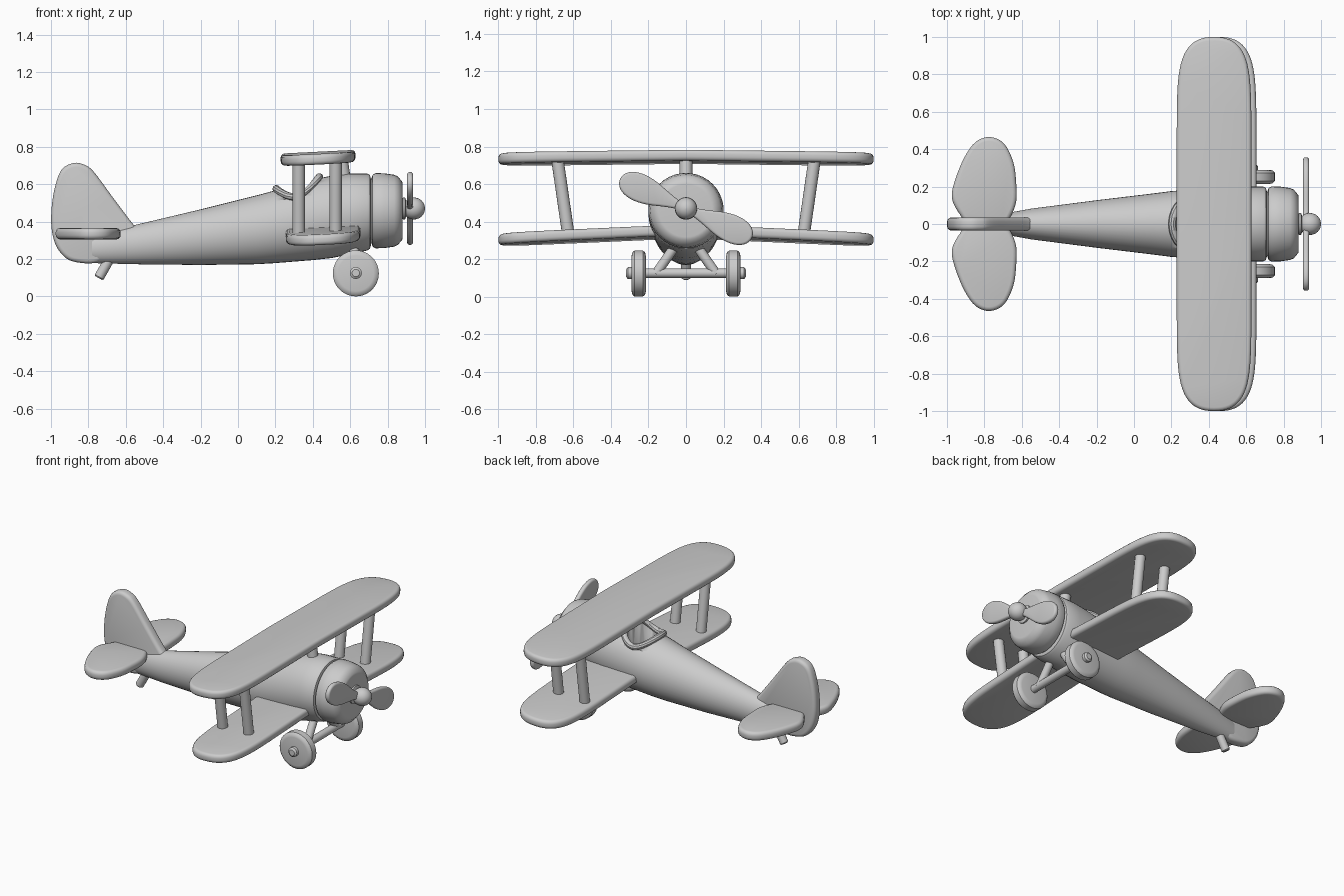
import bpy, bmesh
from math import sin, cos, pi, radians, sqrt
from mathutils import Vector, Matrix

if "Cube" in bpy.data.objects:
    bpy.data.objects.remove(bpy.data.objects["Cube"])


def finish(name, bm):
    bmesh.ops.recalc_face_normals(bm, faces=bm.faces[:])
    me = bpy.data.meshes.new(name)
    bm.to_mesh(me)
    bm.free()
    ob = bpy.data.objects.new(name, me)
    bpy.context.collection.objects.link(ob)
    return ob


def loft(name, rings, closed=False):
    bm = bmesh.new()
    rows = [[bm.verts.new(p) for p in r] for r in rings]
    n = len(rows[0])
    pairs = list(zip(rows, rows[1:])) + ([(rows[-1], rows[0])] if closed else [])
    for a, b in pairs:
        for i in range(n):
            j = (i + 1) % n
            bm.faces.new((a[i], a[j], b[j], b[i]))
    if not closed:
        bm.faces.new(rows[0])
        bm.faces.new(rows[-1])
    return finish(name, bm)


def lathe(name, origin, axis, profile, n=32):
    """Profile of (distance along axis, radius) turned about the axis."""
    rot = Vector(axis).to_track_quat('Z', 'Y')
    o = Vector(origin)
    return loft(name, [[o + rot @ Vector((r * cos(2 * pi * i / n), r * sin(2 * pi * i / n), d))
                        for i in range(n)] for d, r in profile])


def rod(name, a, b, r, n=16):
    d = Vector(b) - Vector(a)
    L = d.length
    return lathe(name, a, d, [(0, r * .75), (r * .25, r), (L - r * .25, r), (L, r * .75)], n)


def smooth(pts, k=4):
    """Closed Catmull-Rom curve through the points."""
    p = [Vector(q) for q in pts]
    n, out = len(p), []
    for i in range(n):
        a, b, c, d = p[i - 1], p[i], p[(i + 1) % n], p[(i + 2) % n]
        for s in range(k):
            t = s / k
            out.append(.5 * (2 * b + (c - a) * t + (2 * a - 5 * b + 4 * c - d) * t * t
                             + (3 * b - a - 3 * c + d) * t ** 3))
    return out


def plate(name, outline, thick, bevel, mat):
    """Rounded slab from a 2D outline, placed by a matrix."""
    bm = bmesh.new()
    lo = [bm.verts.new((p[0], p[1], -thick / 2)) for p in outline]
    hi = [bm.verts.new((p[0], p[1], thick / 2)) for p in outline]
    caps = [bm.faces.new(lo), bm.faces.new(hi)]
    n = len(lo)
    for i in range(n):
        j = (i + 1) % n
        bm.faces.new((lo[i], lo[j], hi[j], hi[i]))
    bmesh.ops.recalc_face_normals(bm, faces=bm.faces[:])
    bmesh.ops.bevel(bm, geom=list({e for f in caps for e in f.edges}), offset=bevel,
                    segments=3, profile=.5, affect='EDGES')
    bm.transform(mat)
    return finish(name, bm)


# fuselage: x, bottom, top, half width
STATIONS = [(-.78, .178, .335, .04), (-.55, .172, .382, .082), (-.2, .168, .465, .127),
            (.1, .172, .54, .163), (.2, .178, .567, .176), (.4, .194, .625, .19),
            (.5, .205, .645, .196), (.6, .225, .657, .2), (.69, .245, .657, .2),
            (.705, .255, .65, .193), (.71, .27, .63, .175)]


def section(x):
    for a, b in zip(STATIONS, STATIONS[1:]):
        if x <= b[0]:
            t = (x - a[0]) / (b[0] - a[0])
            z0, z1, w = (a[i] + t * (b[i] - a[i]) for i in (1, 2, 3))
            return (z0 + z1) / 2, (z1 - z0) / 2, w


rings = []
for s in STATIONS:
    zc, h = (s[1] + s[2]) / 2, (s[2] - s[1]) / 2
    rings.append([(s[0], s[3] * cos(2 * pi * i / 40), zc + h * sin(2 * pi * i / 40)) for i in range(40)])
fuselage = loft("fuselage", rings)

# cockpit opening and padded rim
CX, RX, RY = .32, .115, .14
cutter = loft("cockpit_cutter", [[(CX + RX * cos(2 * pi * i / 40), RY * sin(2 * pi * i / 40), z)
                                  for i in range(40)] for z in (.38, .9)])
cutter.hide_render = True
cutter.display_type = 'WIRE'
cut = fuselage.modifiers.new("cockpit", 'BOOLEAN')
cut.operation = 'DIFFERENCE'
cut.object = cutter
rim = []
for i in range(48):
    a = 2 * pi * i / 48
    x, y = CX + RX * cos(a), RY * sin(a)
    zc, h, w = section(x)
    c = Vector((x, y, zc + h * sqrt(1 - (y / w) ** 2) + .006))
    out = Vector((cos(a), sin(a), 0))
    rim.append([c + .021 * (cos(b) * out + Vector((0, 0, sin(b)))) for b in (2 * pi * k / 10 for k in range(10))])
loft("cockpit_rim", rim, closed=True)

# engine cowl, shaft and spinner
lathe("cowl", (.7, 0, .458), (1, 0, 0), [(0, .17), (.012, .17), (.02, .192), (.035, .201), (.08, .2),
                                         (.135, .192), (.155, .183), (.178, .155), (.18, .14)], 40)
rod("propeller_shaft", (.86, 0, .47), (.93, 0, .47), .035)
lathe("propeller_hub", (.875, 0, .47), (1, 0, 0), [(0, .05), (.008, .06), (.018, .06), (.024, .04)])
lathe("spinner", (.94, 0, .47), (1, 0, 0),
      [(-.06 * cos(pi * i / 12), max(.001, .059 * sin(pi * i / 12))) for i in range(13)], 24)

# propeller
half = [(.06, .026), (.12, .042), (.2, .066), (.27, .075), (.33, .066), (.37, .04)]
blade = [(.385, 0)] + [(r, w) for r, w in reversed(half)] + [(0, .02)]
blade += [(-r, w) for r, w in half] + [(-.385, 0)] + [(-r, -w) for r, w in reversed(half)]
blade += [(0, -.02)] + [(r, -w) for r, w in half]
a = radians(-24)
plate("propeller", smooth(blade, 3), .032, .013,
      Matrix(((0, 0, 1, .92), (cos(a), -sin(a), 0, 0), (sin(a), cos(a), 0, .47), (0, 0, 0, 1))))


# wings
def wing(name, x0, z0, drop, slope=.05):
    pts = []
    for i in range(72):
        t = 2 * pi * i / 72
        c, s = round(cos(t), 9), round(sin(t), 9)
        pts.append((.2 * (1 if c >= 0 else -1) * abs(c) ** (2 / 2.4),
                    (1 if s >= 0 else -1) * abs(s) ** (2 / 9)))
    ob = plate(name, pts, .057, .02, Matrix())
    bm = bmesh.new()
    bm.from_mesh(ob.data)
    bmesh.ops.bisect_plane(bm, geom=bm.verts[:] + bm.edges[:] + bm.faces[:], dist=1e-5,
                           plane_co=(0, 0, 0), plane_no=(0, 1, 0))
    for v in bm.verts:
        v.co.z += z0 + slope * v.co.x - drop * abs(v.co.y)
        v.co.x += x0
    bm.to_mesh(ob.data)
    bm.free()


wing("upper_wing", .428, .745, .012)
wing("lower_wing", .455, .348, .045)
rod("center_strut", (.57, 0, .62), (.55, 0, .75), .034)

# tail
plate("fin", smooth([(-.5, .32), (-.56, .385), (-.67, .53), (-.77, .665), (-.82, .703), (-.88, .713),
                     (-.945, .675), (-.982, .57), (-.998, .45), (-.995, .35), (-.97, .265), (-.92, .205),
                     (-.86, .182), (-.77, .178), (-.7, .21), (-.62, .28)]), .07, .022,
      Matrix.Rotation(pi / 2, 4, 'X') @ Matrix.Identity(4))
side = [(-.93, .05), (-.974, .14), (-.955, .24), (-.905, .36), (-.845, .44), (-.77, .465),
        (-.695, .43), (-.645, .33), (-.63, .22), (-.63, .12), (-.66, .04), (-.7, .01), (-.88, .01)]
for name, s in (("left", 1), ("right", -1)):
    plate(name + "_stabilizer", smooth([(x, s * y) for x, y in side]), .06, .022,
          Matrix.Translation((0, 0, .335)))
rod("tail_skid", (-.67, 0, .23), (-.745, 0, .098), .027)

# wing struts, wheels and landing gear legs
for name, s in (("left", 1), ("right", -1)):
    for part, x in (("rear", .325), ("front", .522)):
        rod(f"{name}_{part}_wing_strut", (x, s * .625, .315), (x, s * .686, .735), .033)
    lathe(name + "_wheel", (.63, 0, .123), (0, s, 0),
          [(.214, .095), (.218, .112), (.23, .123), (.274, .123), (.286, .112), (.29, .095)], 36)
    lathe(name + "_hub_cap", (.63, 0, .125), (0, s, 0), [(.28, .032), (.31, .032), (.319, .02)], 16)
    rod(name + "_gear_leg", (.63, s * .165, .115), (.62, s * .05, .28), .026)
rod("axle", (.63, -.25, .125), (.63, .25, .125), .025)

# shading
bpy.ops.object.select_all(action='SELECT')
bpy.context.view_layer.objects.active = fuselage
bpy.ops.object.shade_smooth_by_angle(angle=radians(35))
